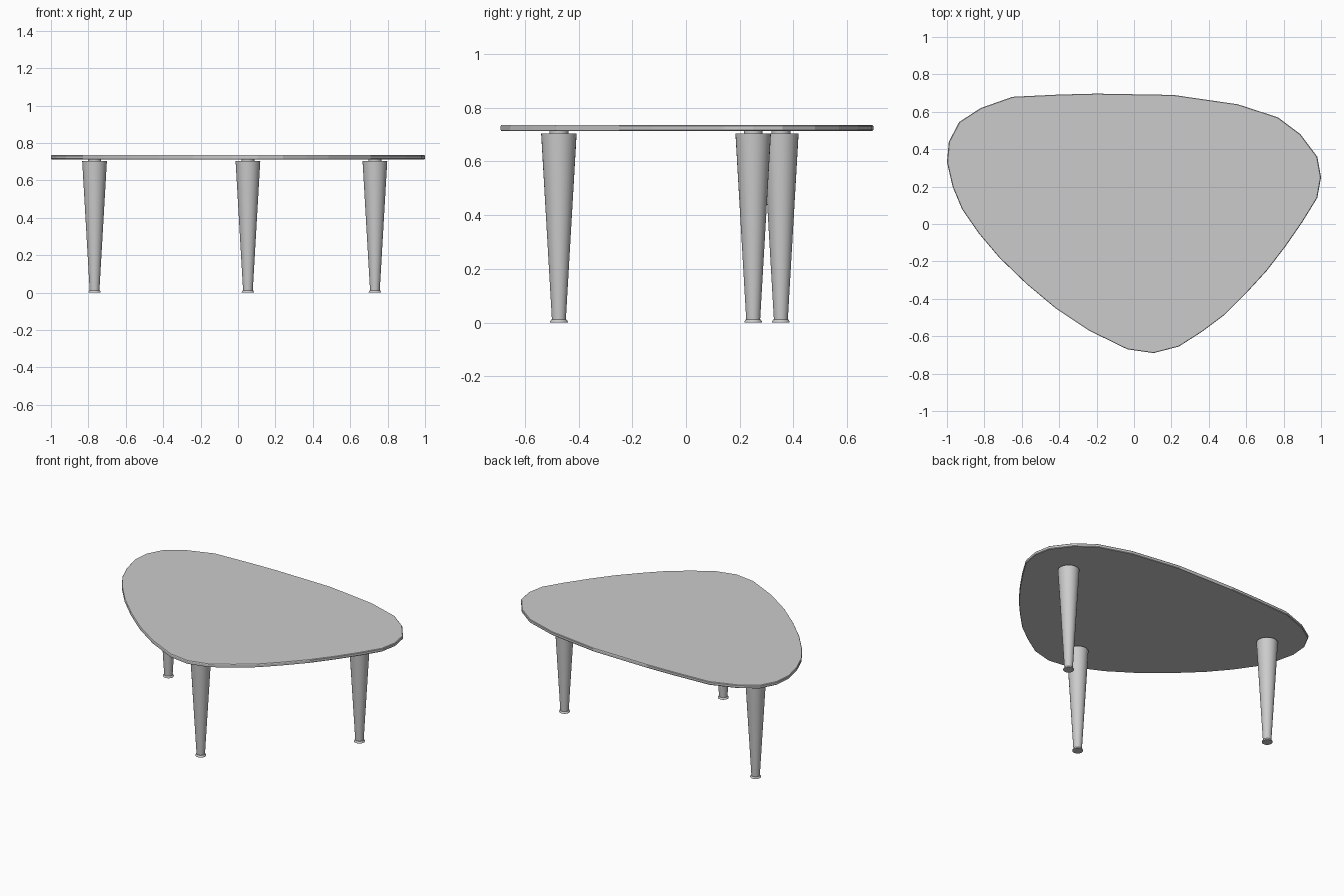
import bpy, bmesh, math

if "Cube" in bpy.data.objects:
    bpy.data.objects.remove(bpy.data.objects["Cube"])

OUTLINE = [
    (-0.65, 0.68), (-0.82, 0.62), (-0.935, 0.545), (-0.99, 0.44), (-1.0, 0.33),
    (-0.97, 0.20), (-0.92, 0.08), (-0.83, -0.05), (-0.72, -0.18), (-0.575, -0.32),
    (-0.42, -0.45), (-0.24, -0.57), (-0.035, -0.67), (0.105, -0.69), (0.24, -0.655),
    (0.365, -0.575), (0.485, -0.485), (0.60, -0.37), (0.71, -0.25), (0.81, -0.12),
    (0.90, 0.01), (0.98, 0.14), (1.0, 0.25), (0.98, 0.36), (0.89, 0.48),
    (0.77, 0.57), (0.555, 0.64), (0.21, 0.69), (-0.2, 0.697), (-0.4, 0.692),
]
# (radius, z) from floor to tabletop: foot pad, tapered shaft, neck
LEG_PROFILE = [(0.033, 0.0), (0.033, 0.004), (0.028, 0.012), (0.026, 0.012),
               (0.066, 0.703), (0.035, 0.703), (0.035, 0.714)]


def make_object(name, bm):
    bmesh.ops.recalc_face_normals(bm, faces=bm.faces)
    mesh = bpy.data.meshes.new(name)
    bm.to_mesh(mesh)
    bm.free()
    obj = bpy.data.objects.new(name, mesh)
    bpy.context.collection.objects.link(obj)
    return obj


def smooth(obj):
    bpy.ops.object.select_all(action='DESELECT')
    obj.select_set(True)
    bpy.context.view_layer.objects.active = obj
    bpy.ops.object.shade_smooth_by_angle(angle=math.radians(30))


def loft(bm, rings):
    """Skin a stack of closed rings and cap both ends."""
    loops = [[bm.verts.new(p) for p in ring] for ring in rings]
    for a, b in zip(loops, loops[1:]):
        for i in range(len(a)):
            j = (i + 1) % len(a)
            bm.faces.new((a[i], a[j], b[j], b[i]))
    bm.faces.new(loops[0][::-1])
    bm.faces.new(loops[-1])


# Tabletop: thin rounded-triangle slab with slightly eased edges
bm = bmesh.new()
loft(bm, [[(x * s, y * s, z) for x, y in OUTLINE]
          for s, z in [(0.996, 0.713), (1, 0.717), (1, 0.731), (0.996, 0.735)]])
make_object("tabletop", bm)


# Legs: turned, tapering downwards
def leg(name, cx, cy, sides=32):
    bm = bmesh.new()
    angles = [math.tau * i / sides for i in range(sides)]
    loft(bm, [[(r * math.cos(a), r * math.sin(a), z) for a in angles]
              for r, z in LEG_PROFILE])
    obj = make_object(name, bm)
    obj.location = (cx, cy, 0)
    smooth(obj)


for name, cx, cy in [("front_leg", 0.053, -0.473),
                     ("back_left_leg", -0.767, 0.353),
                     ("back_right_leg", 0.732, 0.25)]:
    leg(name, cx, cy)
